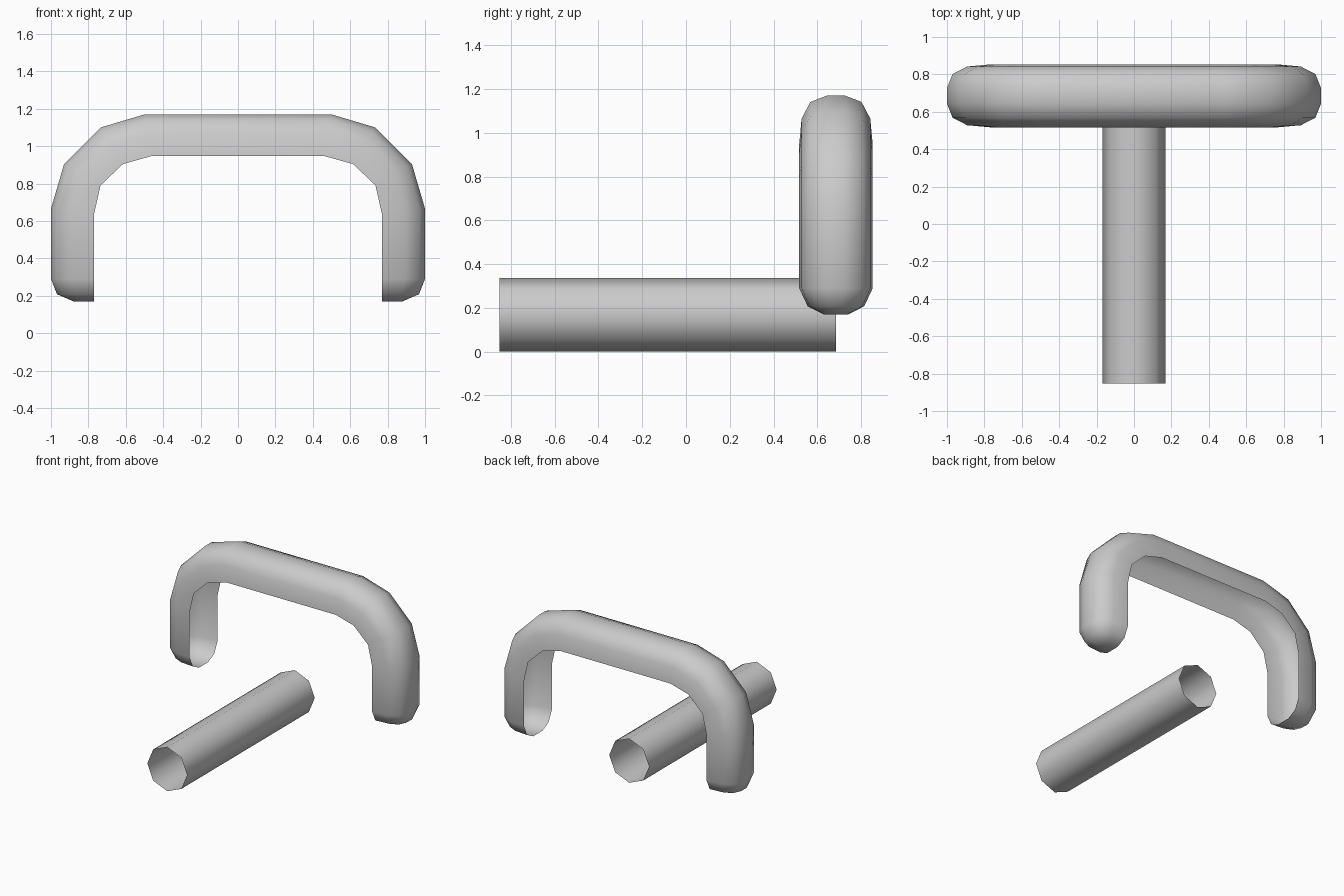
import bpy, bmesh, math

if "Cube" in bpy.data.objects:
    bpy.data.objects.remove(bpy.data.objects["Cube"])

CY = 0.685  # y centre of the arch


def finish(bm, name):
    for f in bm.faces:
        f.smooth = True
    me = bpy.data.meshes.new(name)
    bm.to_mesh(me)
    bm.free()
    ob = bpy.data.objects.new(name, me)
    bpy.context.collection.objects.link(ob)
    return ob


# Open octagonal tube lying along y
R, N = 0.168, 8
bm = bmesh.new()
ends = []
for y in (-0.853, CY):
    ends.append([bm.verts.new((R * math.cos(2 * math.pi * i / N), y,
                               R + R * math.sin(2 * math.pi * i / N))) for i in range(N)])
for i in range(N):
    j = (i + 1) % N
    side = bm.faces.new((ends[0][j], ends[0][i], ends[1][i], ends[1][j]))
bm.normal_update()
if side.normal.x < 0:  # last side faces +x
    bmesh.ops.reverse_faces(bm, faces=list(bm.faces))
finish(bm, "straight_tube")

# Arch: channel section, open on the inner side; (height 0 inner - 1 outer, half width)
half = [(0.0, 0.168), (0.53, 0.157), (0.87, 0.117), (1.0, 0.042)]
section = [(t, -w) for t, w in half] + [(t, w) for t, w in reversed(half)]

# Rings along the right half: inner (x, z), outer (x, z), width factor
rings = [
    ((0.77, 0.17), (0.88, 0.17), 0.33),
    ((0.77, 0.208), (0.968, 0.208), 0.77),
    ((0.77, 0.29), (1.0, 0.29), 1.0),
    ((0.77, 0.635), (1.0, 0.665), 1.0),
    ((0.735, 0.79), (0.93, 0.904), 1.0),
    ((0.615, 0.904), (0.733, 1.10), 1.0),
    ((0.465, 0.946), (0.498, 1.17), 1.0),
]
left = [((-a[0], a[1]), (-b[0], b[1]), w) for a, b, w in reversed(rings)]

bm = bmesh.new()
rows = []
for (ix, iz), (ox, oz), k in rings + left:
    rows.append([bm.verts.new((ix + (ox - ix) * t, CY + w * k, iz + (oz - iz) * t))
                 for t, w in section])
for a, b in zip(rows, rows[1:]):
    for i in range(len(section) - 1):
        bm.faces.new((a[i], a[i + 1], b[i + 1], b[i]))
# Rounded leg ends are closed at the bottom
bm.faces.new(rows[0][::-1])
cap = bm.faces.new(rows[-1])
bm.normal_update()
if cap.normal.z > 0:
    bmesh.ops.reverse_faces(bm, faces=list(bm.faces))
finish(bm, "arched_handle")
